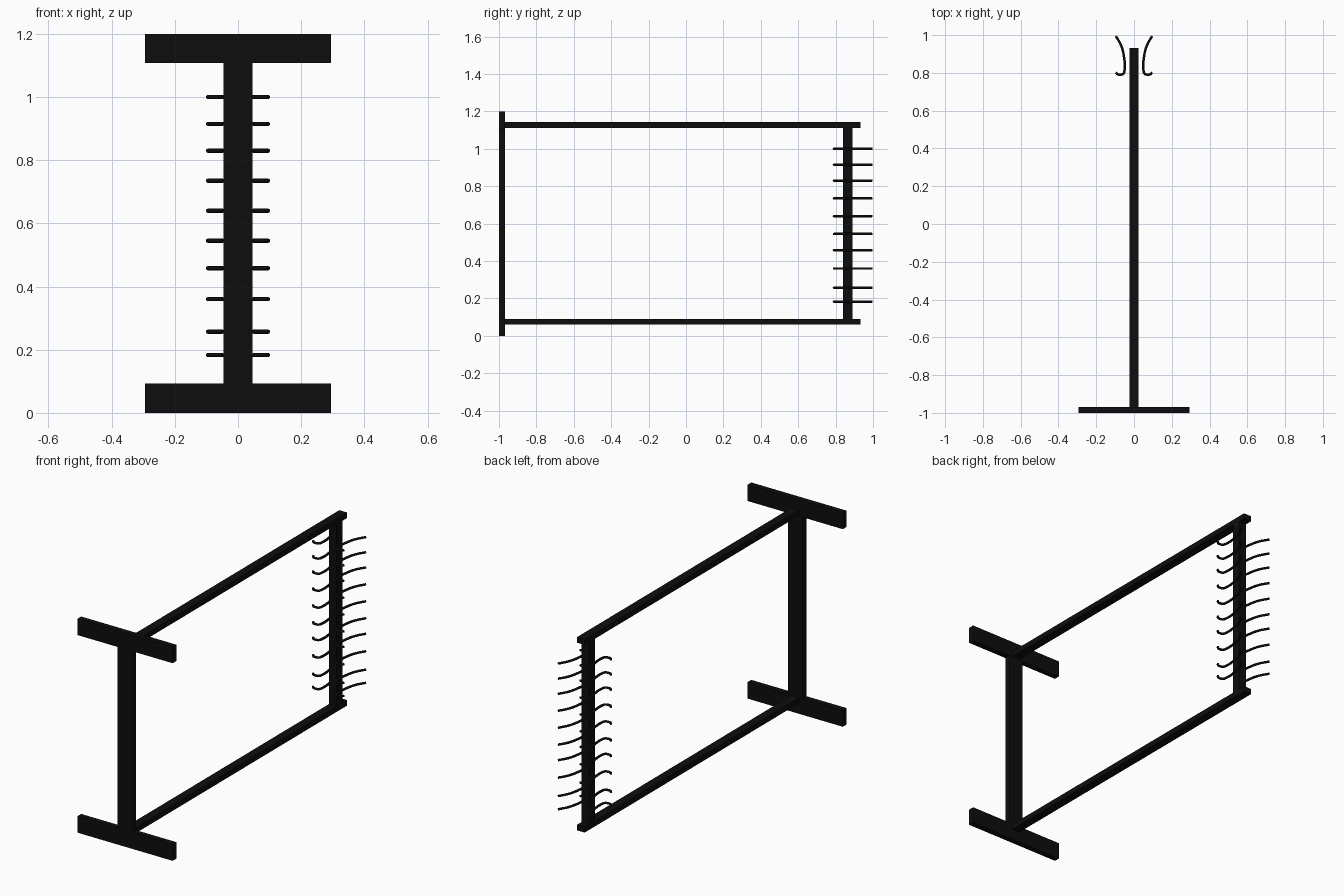
import bpy

cube = bpy.data.objects.get("Cube")
if cube:
    bpy.data.objects.remove(cube, do_unlink=True)

black = bpy.data.materials.new("matte black")
black.use_nodes = True
black.diffuse_color = (0.004, 0.004, 0.004, 1)
black.node_tree.nodes["Principled BSDF"].inputs["Base Color"].default_value = black.diffuse_color


def box(name, x, y, z):
    """Box spanning the given (low, high) ranges."""
    spans = (x, y, z)
    bpy.ops.mesh.primitive_cube_add(size=1, location=[(a + b) / 2 for a, b in spans])
    obj = bpy.context.object
    obj.name = name
    obj.scale = [b - a for a, b in spans]
    bpy.ops.object.transform_apply(location=False, rotation=False, scale=True)
    obj.data.materials.append(black)


# Front frame: two cross boards joined by a flat upright
FRONT = (-1.0, -0.968)
box("lower_cross_board", (-0.295, 0.295), FRONT, (0, 0.093))
box("upper_cross_board", (-0.295, 0.295), FRONT, (1.108, 1.2))
box("front_upright", (-0.046, 0.046), FRONT, (0.093, 1.108))

# Long arms and the rear post between them
ARM = (-0.024, 0.024)
box("lower_arm", ARM, (-0.968, 0.932), (0.06, 0.091))
box("upper_arm", ARM, (-0.968, 0.932), (1.112, 1.143))
box("rear_post", ARM, (0.84, 0.89), (0.091, 1.112))


def hook_mesh(name, side):
    """Round wire hook: flared tail, straight shank and curled tip."""
    path = [(0.096, 0.995), (0.068, 0.945), (0.053, 0.885), (0.05, 0.815),
            (0.056, 0.796), (0.073, 0.791), (0.087, 0.793), (0.096, 0.803)]
    curve = bpy.data.curves.new(name + "_path", "CURVE")
    curve.dimensions = "3D"
    curve.bevel_depth = 0.0065
    curve.bevel_resolution = 2
    curve.resolution_u = 4
    curve.use_fill_caps = True
    spline = curve.splines.new("BEZIER")
    spline.bezier_points.add(len(path) - 1)
    for point, (x, y) in zip(spline.bezier_points, path):
        point.co = (side * x, y, 0)
        point.handle_left_type = point.handle_right_type = "AUTO"
    helper = bpy.data.objects.new(name + "_helper", curve)
    bpy.context.collection.objects.link(helper)
    bpy.context.view_layer.update()
    graph = bpy.context.evaluated_depsgraph_get()
    mesh = bpy.data.meshes.new_from_object(helper.evaluated_get(graph))
    bpy.data.objects.remove(helper, do_unlink=True)
    mesh.materials.clear()
    mesh.materials.append(black)
    for face in mesh.polygons:
        face.use_smooth = len(face.vertices) == 4
    return mesh


# Hooks in pairs up both sides of the rear post
heights = (0.183, 0.257, 0.36, 0.458, 0.545, 0.64, 0.735, 0.83, 0.915, 1.0)
for label, side in (("left", 1), ("right", -1)):
    mesh = hook_mesh(label + "_hook", side)
    for i, z in enumerate(heights, 1):
        hook = bpy.data.objects.new(f"{label}_hook_{i}", mesh)
        hook.location.z = z
        bpy.context.collection.objects.link(hook)
